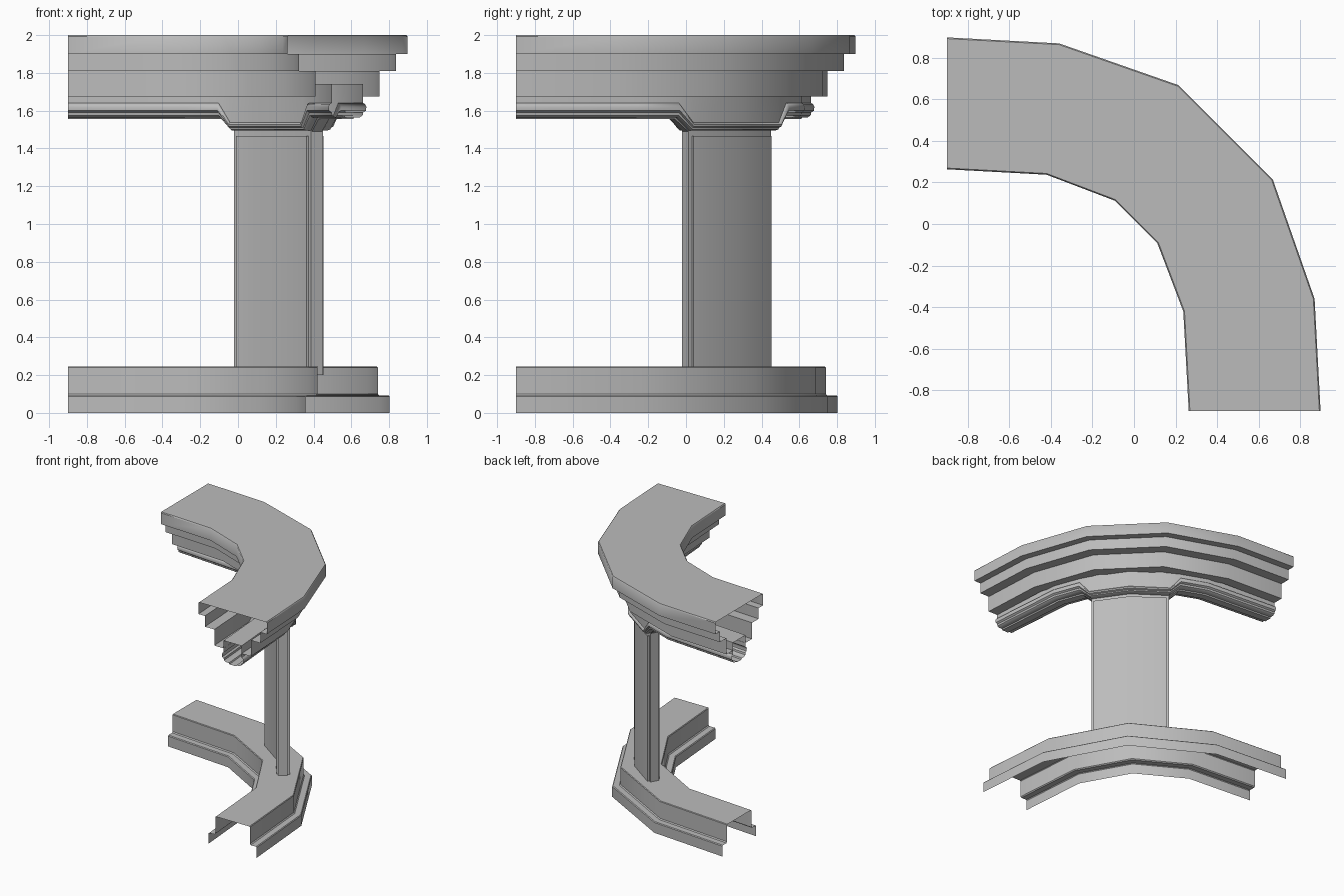
import bpy, bmesh, math

cube = bpy.data.objects.get("Cube")
if cube:
    bpy.data.objects.remove(cube, do_unlink=True)

stone = bpy.data.materials.new("grey_stone")
stone.use_nodes = True
GREY = (0.5, 0.5, 0.5, 1)
stone.diffuse_color = GREY
stone.node_tree.nodes["Principled BSDF"].inputs["Base Color"].default_value = GREY


def make_object(name, bm):
    mesh = bpy.data.meshes.new(name)
    bm.to_mesh(mesh)
    bm.free()
    mesh.materials.append(stone)
    ob = bpy.data.objects.new(name, mesh)
    bpy.context.collection.objects.link(ob)
    bpy.ops.object.select_all(action='DESELECT')
    ob.select_set(True)
    bpy.context.view_layer.objects.active = ob
    bpy.ops.object.shade_smooth_by_angle(angle=math.radians(40))
    return ob


def mirrored_path(half):
    """Reflect half of the bend across its diagonal."""
    other = [(y, x, 90 - a, d) for x, y, a, d in reversed(half) if a != 45]
    return half + other


def place(station, offset, z):
    x, y, angle, _ = station
    a = math.radians(angle)
    return (x + offset * math.sin(a), y + offset * math.cos(a), z)


def sweep(name, half_profile, path, dip=lambda z, d: z):
    """Sweep a symmetric profile along the bend, leaving the ends open."""
    left = [(-o, z) for o, z in half_profile]
    outline = left[::-1] + half_profile
    bm = bmesh.new()
    rows = [[bm.verts.new(place(s, o, dip(z, s[3]))) for o, z in outline] for s in path]
    for a, b in zip(rows, rows[1:]):
        for i in range(len(outline) - 1):
            bm.faces.new((a[i], a[i + 1], b[i + 1], b[i]))
    return make_object(name, bm)


# Stations of the bend: x, y, angle of the outward normal, amount of dip
END = (-0.9, 0.58, 0, 0)
MIDDLE = (0.245, 0.245, 45, 1)
QUARTER = (-0.27, 0.53, 10, 0)
COLUMN_END = (-0.003, 0.418, 28, 1)
coarse = mirrored_path([END, QUARTER, MIDDLE])
fine = mirrored_path([END, (-0.39, 0.5525, 5.5, 0), (0.06, 0.39, 28.9, 0)])
dipped = mirrored_path([END, QUARTER, (-0.07, 0.454, 23, 0), COLUMN_END, MIDDLE])

# Stepped plinth, open underneath
sweep("plinth", [(0.155, 0.245), (0.16, 0.24), (0.16, 0.1), (0.168, 0.092),
                 (0.217, 0.092), (0.223, 0.086), (0.223, 0)], coarse)

# Stepped cornice with a fine chamfer on each step
sweep("cornice", [(0.311, 2), (0.317, 1.993), (0.317, 1.9), (0.257, 1.9),
                  (0.257, 1.81), (0.17, 1.81), (0.17, 1.675), (0.083, 1.675)], fine)


# Moulding that drops down to meet the column
def drop(z, d):
    return z if z > 1.7 or not d else 1.49 + (z - 1.555) * 0.56


moulding = [(0.083, 1.74), (0.083, 1.64), (0.093, 1.635), (0.1, 1.62), (0.097, 1.6),
            (0.083, 1.59), (0.08, 1.575), (0.065, 1.565), (0.035, 1.565),
            (0.03, 1.555), (0, 1.555)]
sweep("moulding", moulding, dipped, drop)


# Curved column with a stepped edge at both ends
def column(name, path, thickness, bottom, top):
    ring = [(s, thickness) for s in path] + [(s, -thickness) for s in reversed(path)]
    bm = bmesh.new()
    low = [bm.verts.new(place(s, o, bottom)) for s, o in ring]
    high = [bm.verts.new(place(s, o, top)) for s, o in ring]
    for i in range(len(ring)):
        j = (i + 1) % len(ring)
        bm.faces.new((low[j], low[i], high[i], high[j]))
    return make_object(name, bm)


inset = (0.015, 0.408, 29, 1)
column("column_core", mirrored_path([COLUMN_END, MIDDLE]), 0.037, 0.2, 1.5)
column("column_faces", mirrored_path([inset, MIDDLE]), 0.052, 0.2, 1.465)
